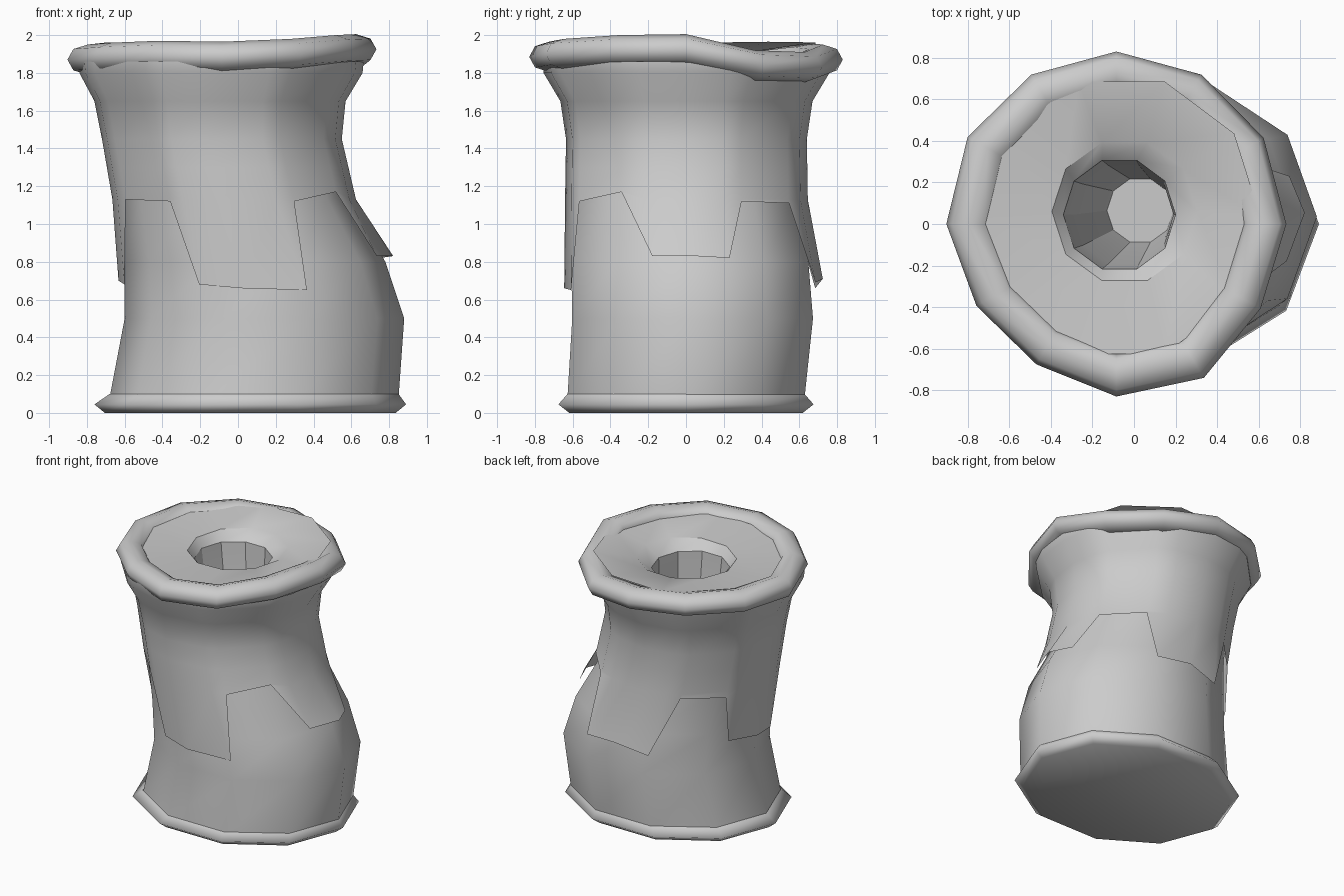
import bpy, bmesh
from math import cos, sin, pi, radians

if "Cube" in bpy.data.objects:
    bpy.data.objects.remove(bpy.data.objects["Cube"])


def interp(table, z):
    """Linear lookup in rows whose first value is the height."""
    if z <= table[0][0]:
        return table[0][1:]
    for a, b in zip(table, table[1:]):
        if z <= b[0]:
            t = (z - a[0]) / (b[0] - a[0])
            return [p + (q - p) * t for p, q in zip(a[1:], b[1:])]
    return table[-1][1:]


def loft(name, rings, cap_start=False, cap_end=False, loop=False, angle=50):
    """Bridge rings of points with quads."""
    bm = bmesh.new()
    vs = [[bm.verts.new(p) for p in r] for r in rings]
    n = len(vs[0])
    pairs = list(zip(vs, vs[1:])) + ([(vs[-1], vs[0])] if loop else [])
    for a, b in pairs:
        for i in range(n):
            j = (i + 1) % n
            bm.faces.new((a[i], a[j], b[j], b[i]))
    if cap_start:
        bm.faces.new(vs[0][::-1])
    if cap_end:
        bm.faces.new(vs[-1])
    bmesh.ops.recalc_face_normals(bm, faces=bm.faces)
    me = bpy.data.meshes.new(name)
    bm.to_mesh(me)
    bm.free()
    ob = bpy.data.objects.new(name, me)
    bpy.context.collection.objects.link(ob)
    bpy.context.view_layer.objects.active = ob
    ob.select_set(True)
    bpy.ops.object.shade_smooth_by_angle(angle=radians(angle))
    ob.select_set(False)
    return ob


def ring(n, cx, cy, rx, ry, z, tilt=0):
    """Ellipse; tilt raises the right side."""
    return [(cx + rx * cos(2 * pi * i / n), cy + ry * sin(2 * pi * i / n),
             z + tilt * cos(2 * pi * i / n - .7)) for i in range(n)]


# leaning lower body: z, centre x, centre y, radius x, radius y
body = [(0.08, .085, 0, .765, .66), (.5, .14, .035, .74, .67), (.8, .09, .02, .69, .66),
        (1.13, -.02, 0, .61, .61), (1.45, -.085, 0, .6, .6), (1.8, -.085, 0, .64, .64)]
loft("body", [ring(10, *r[1:], r[0]) for r in body])

# base rim with flat underside
loft("base_rim", [ring(10, .065, 0, .77, .65, 0), ring(10, .065, 0, .825, .71, .045),
                  ring(10, .085, 0, .765, .66, .1)], cap_start=True, angle=110)

# draped skirt with four tongues along the lower edge: angle, height, radius factor
drape = [(.66, .11, .04, .745, .69), (.83, .095, .03, .72, .68), (1.13, -.02, 0, .645, .645),
         (1.45, -.085, 0, .635, .64), (1.65, -.095, 0, .665, .67), (1.8, -.09, 0, .75, .76),
         (1.9, -.09, 0, .76, .77)]
edge = [(-19, .83, .94), (2, .83, 1.01), (18, .82, .95), (27, 1.12), (57, 1.11),
        (70, .69), (91, .71), (111, .66), (121, 1.1), (150, 1.08), (157, .74), (180, .70),
        (197, .68), (207, 1.13), (238, 1.12), (245, .68), (263, .66), (290, .65),
        (299, 1.12), (328, 1.17)]


def drape_point(deg, z, f=1):
    cx, cy, rx, ry = interp(drape, z)
    a = radians(deg)
    return (cx + f * rx * cos(a), cy + f * ry * sin(a), z)


rows = [[drape_point(*e) for e in edge],
        [drape_point(e[0], max(1.13, e[1])) for e in edge]]
rows += [[drape_point(e[0], z) for e in edge] for z in (1.3, 1.45, 1.65, 1.8, 1.86)]
loft("drape", rows)

# wavy thick top rim: centre height and radius factor for each of twelve sides
heights = [1.925, 1.84, 1.83, 1.87, 1.88, 1.88, 1.87, 1.88, 1.89, 1.885, 1.90, 1.92]
sizes = [1, 1, 1, 1, 1, 1.01, 1, .95, .94, 1, 1.03, .98]
section = [2 * pi * k / 8 for k in range(8)]
loft("top_rim", [[(-.085 + sizes[i] * (.71 + .108 * cos(s)) * cos(pi * i / 6),
                   sizes[i] * (.725 + .105 * cos(s)) * sin(pi * i / 6),
                   heights[i] + .08 * sin(s)) for i in range(12)] for s in section],
     loop=True, angle=80)

# tilted top surface, bevelled lip and leaning hole
loft("top_surface", [ring(10, -.06, .03, .67, .69, 1.94, .025),
                     ring(10, -.045, .06, .35, .35, 1.91, .01),
                     ring(10, -.07, .045, .27, .275, 1.84)], angle=35)
loft("hole", [ring(10, -.07, .045, .27, .275, 1.84), ring(10, -.05, .045, .24, .25, 1.45),
              ring(10, .03, .065, .16, .16, .9)], cap_end=True, angle=25)
